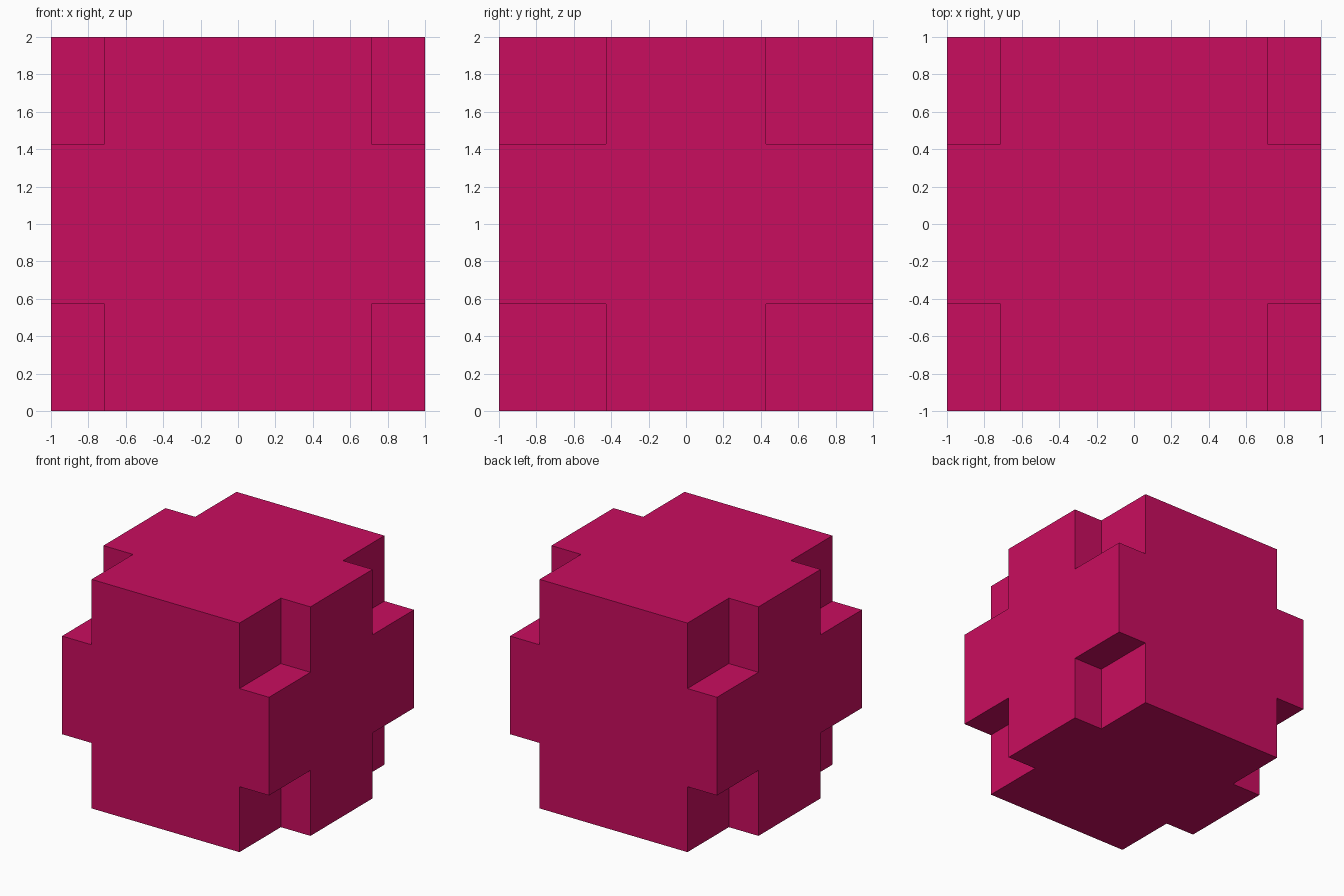
import bpy, bmesh
from mathutils import Matrix

if "Cube" in bpy.data.objects:
    bpy.data.objects.remove(bpy.data.objects["Cube"])

# Half sizes of the central faces left between the corner notches
INNER = (5 / 7, 3 / 7, 3 / 7)
HALF, OUTER = 1.0, 1.3  # cutters reach past the block surface


def mesh_object(name, boxes):
    """Make one object from (low corner, high corner) boxes."""
    bm = bmesh.new()
    for lo, hi in boxes:
        size = [h - l for l, h in zip(lo, hi)]
        mid = [(h + l) / 2 for l, h in zip(lo, hi)]
        bmesh.ops.create_cube(
            bm, size=1, matrix=Matrix.Translation(mid) @ Matrix.Diagonal((*size, 1)))
    mesh = bpy.data.meshes.new(name)
    bm.to_mesh(mesh)
    bm.free()
    obj = bpy.data.objects.new(name, mesh)
    bpy.context.collection.objects.link(obj)
    obj.location.z = HALF
    return obj


# Main block
block = mesh_object("notched_block", [((-HALF,) * 3, (HALF,) * 3)])
crimson = bpy.data.materials.new("crimson pink")
crimson.diffuse_color = (0.584, 0.004, 0.114, 1)
crimson.use_nodes = True
crimson.node_tree.nodes["Principled BSDF"].inputs["Base Color"].default_value = crimson.diffuse_color
block.data.materials.append(crimson)

# Eight corner cutters, one per octant
corners = []
for sx in (-1, 1):
    for sy in (-1, 1):
        for sz in (-1, 1):
            spans = [sorted((s * a, s * OUTER)) for s, a in zip((sx, sy, sz), INNER)]
            corners.append(([s[0] for s in spans], [s[1] for s in spans]))
cutter = mesh_object("corner_cutters", corners)
cutter.hide_render = True

# Cut the corners, then apply the result and remove the cutters
mod = block.modifiers.new("corner_notches", 'BOOLEAN')
mod.operation = 'DIFFERENCE'
mod.solver = 'EXACT'
mod.object = cutter
bpy.context.view_layer.update()
cut = bpy.data.meshes.new_from_object(
    block.evaluated_get(bpy.context.evaluated_depsgraph_get()))
block.modifiers.clear()
block.data = cut
cut.materials.clear()
cut.materials.append(crimson)
for face in cut.polygons:
    face.material_index = 0
bpy.data.objects.remove(cutter)
